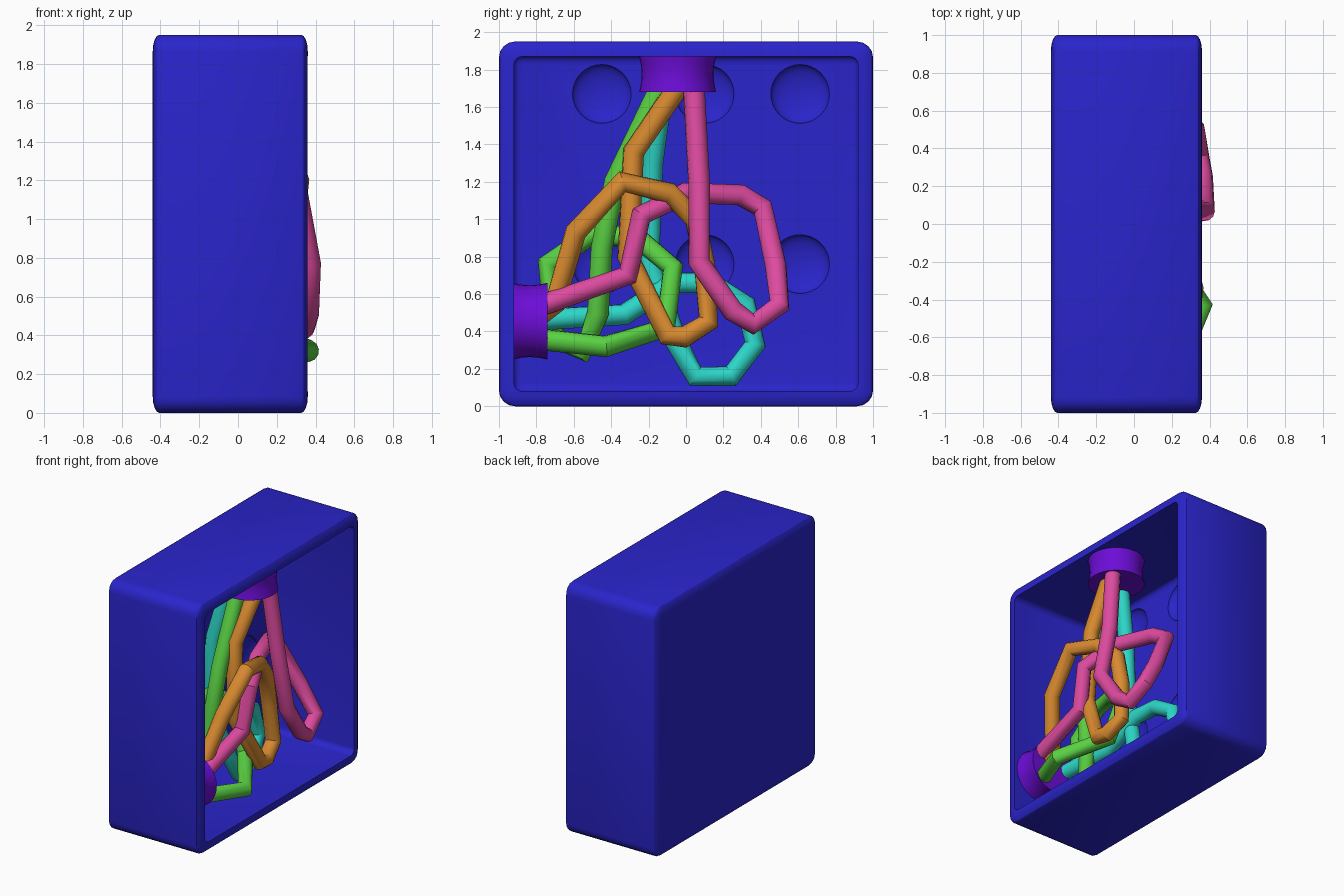
import bpy, bmesh, math
from mathutils import Matrix, Vector

if "Cube" in bpy.data.objects:
    bpy.data.objects.remove(bpy.data.objects["Cube"])


def material(name, rgb):
    m = bpy.data.materials.new(name)
    m.diffuse_color = (*rgb, 1)
    m.use_nodes = True
    m.node_tree.nodes["Principled BSDF"].inputs["Base Color"].default_value = m.diffuse_color
    return m


def smooth(ob, angle=30):
    bpy.ops.object.select_all(action='DESELECT')
    ob.select_set(True)
    bpy.context.view_layer.objects.active = ob
    bpy.ops.object.shade_smooth_by_angle(angle=math.radians(angle))


def add_mesh(name, bm, mat=None):
    me = bpy.data.meshes.new(name)
    bmesh.ops.recalc_face_normals(bm, faces=bm.faces)
    bm.to_mesh(me)
    bm.free()
    ob = bpy.data.objects.new(name, me)
    bpy.context.collection.objects.link(ob)
    if mat:
        me.materials.append(mat)
    return ob


def rounded_box(name, lo, hi, bevel, x_squash, mat=None):
    # bevel before squashing in x so the depth rounding is tighter
    lo, hi = Vector(lo), Vector(hi)
    size, mid = hi - lo, (hi + lo) / 2
    bm = bmesh.new()
    bmesh.ops.create_cube(bm, size=1)
    bmesh.ops.scale(bm, vec=(size.x / x_squash, size.y, size.z), verts=bm.verts)
    bmesh.ops.bevel(bm, geom=bm.edges[:], offset=bevel, segments=4, profile=0.5, affect='EDGES')
    bmesh.ops.scale(bm, vec=(x_squash, 1, 1), verts=bm.verts)
    bmesh.ops.translate(bm, vec=mid, verts=bm.verts)
    return add_mesh(name, bm, mat)


def cut(ob, cutter):
    mod = ob.modifiers.new("cut", 'BOOLEAN')
    mod.operation = 'DIFFERENCE'
    mod.solver = 'EXACT'
    mod.object = cutter
    cutter.hide_render = True
    bpy.context.view_layer.objects.active = ob
    bpy.ops.object.modifier_apply(modifier=mod.name)
    bpy.data.objects.remove(cutter)


blue = material("blue", (0.023, 0.018, 0.6))
purple = material("purple", (0.15, 0.004, 0.68))

# Open-sided case
BACK = -0.37
case = rounded_box("case", (-0.44, -1, 0), (0.36, 1, 1.95), 0.085, 0.4, blue)
cut(case, rounded_box("cavity_cutter", (BACK, -0.92, 0.08), (0.8, 0.92, 1.87), 0.045, 0.6))

# Round dimples in the back panel
for z in (0.76, 1.67):
    for y in (-0.45, 0.1, 0.61):
        bm = bmesh.new()
        bmesh.ops.create_uvsphere(bm, u_segments=32, v_segments=16, radius=0.157)
        bmesh.ops.scale(bm, vec=(0.37, 1, 1), verts=bm.verts)
        bmesh.ops.translate(bm, vec=(BACK, y, z), verts=bm.verts)
        cut(case, add_mesh("dimple_cutter", bm))
smooth(case)


# Waisted collars that hold the cables
def collar(name, matrix):
    profile = [(0.205, 0), (0.195, 0.05), (0.192, 0.095), (0.195, 0.14), (0.205, 0.19)]
    n = 32
    bm = bmesh.new()
    rings = [[bm.verts.new((r * math.cos(2 * math.pi * i / n), r * math.sin(2 * math.pi * i / n), h))
              for i in range(n)] for r, h in profile]
    for a, b in zip(rings, rings[1:]):
        for i in range(n):
            j = (i + 1) % n
            bm.faces.new((a[i], a[j], b[j], b[i]))
    bm.faces.new(rings[0])
    bm.faces.new(rings[-1])
    bm.transform(matrix)
    smooth(add_mesh(name, bm, purple))


collar("top_collar", Matrix.Translation((0.13, -0.045, 1.68)))
collar("side_collar", Matrix.Translation((0.13, -0.93, 0.455)) @ Matrix.Rotation(-math.pi / 2, 4, 'X'))


# Looped cables swept along kinked paths
def cable(name, rgb, points):
    cu = bpy.data.curves.new(name, 'CURVE')
    cu.dimensions = '3D'
    cu.bevel_depth = 0.058
    cu.bevel_resolution = 4
    cu.use_fill_caps = True
    sp = cu.splines.new('POLY')
    sp.points.add(len(points) - 1)
    for p, co in zip(sp.points, points):
        p.co = (*co, 1)
    cu.materials.append(material(name, rgb))
    ob = bpy.data.objects.new(name, cu)
    bpy.context.collection.objects.link(ob)
    bpy.ops.object.select_all(action='DESELECT')
    ob.select_set(True)
    bpy.context.view_layer.objects.active = ob
    bpy.ops.object.convert(target='MESH')
    smooth(bpy.context.object, 35)


cable("pink_cable", (0.73, 0.07, 0.35), [
    (0.23, 0.04, 1.74), (0.29, 0.07, 1.2), (0.37, 0.07, 0.77), (0.36, 0.25, 0.51),
    (0.34, 0.36, 0.44), (0.32, 0.5, 0.54), (0.2, 0.48, 0.75), (0.04, 0.41, 1.06),
    (0.06, 0.29, 1.13), (0.17, 0.0, 1.14), (0.27, -0.24, 1.02), (0.25, -0.31, 0.7),
    (0.24, -0.8, 0.53)])
cable("orange_cable", (0.7, 0.26, 0.03), [
    (0.2, -0.02, 1.74), (0.17, -0.28, 1.36), (0.18, -0.31, 0.8), (0.26, -0.1, 0.38),
    (0.25, -0.01, 0.37), (0.22, 0.12, 0.45), (0.2, 0.1, 0.75), (0.2, 0.05, 1.0),
    (0.25, -0.09, 1.14), (0.31, -0.34, 1.2), (0.28, -0.59, 0.93), (0.18, -0.7, 0.55),
    (0.15, -0.82, 0.46)])
cable("green_cable", (0.1, 0.63, 0.055), [
    (0.1, -0.12, 1.74), (0.11, -0.38, 1.2), (0.09, -0.45, 0.85), (0.05, -0.47, 0.5),
    (0.0, -0.55, 0.29), (-0.06, -0.7, 0.36), (-0.09, -0.74, 0.76), (-0.08, -0.5, 0.92),
    (-0.02, -0.26, 0.9), (0.05, -0.07, 0.74), (0.14, -0.11, 0.42), (0.36, -0.43, 0.32),
    (0.2, -0.8, 0.36)])
cable("teal_cable", (0.026, 0.68, 0.58), [
    (0.02, -0.12, 1.74), (-0.08, -0.18, 1.3), (-0.12, -0.2, 0.78), (-0.05, -0.05, 0.34),
    (-0.04, 0.05, 0.16), (-0.06, 0.24, 0.16), (-0.09, 0.37, 0.33), (-0.1, 0.32, 0.54),
    (-0.1, 0.13, 0.66), (-0.08, -0.07, 0.66), (-0.04, -0.33, 0.49), (0.02, -0.82, 0.46)])
